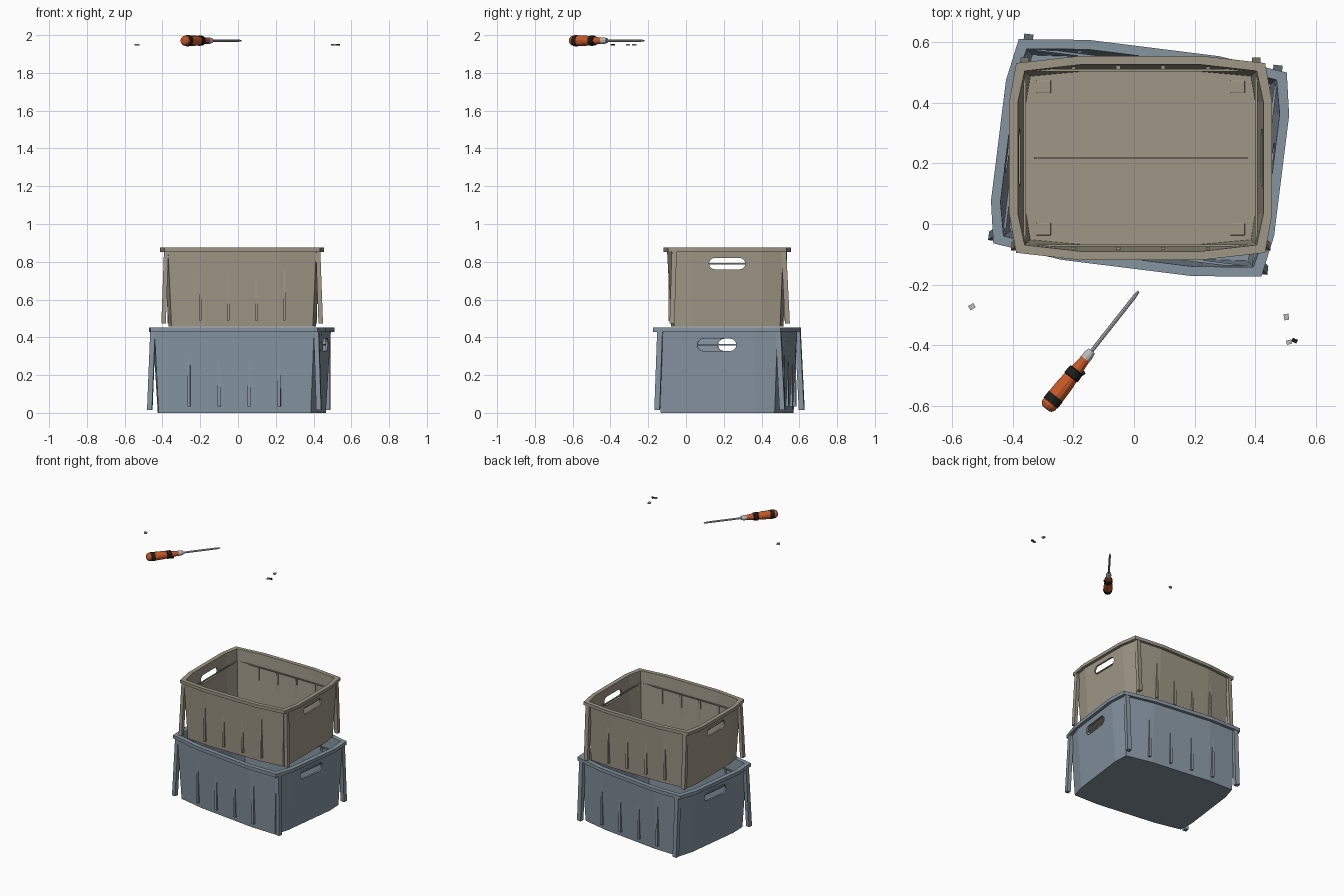
import bpy, bmesh, math
from mathutils import Matrix, Vector

if "Cube" in bpy.data.objects:
    bpy.data.objects.remove(bpy.data.objects["Cube"])


def material(name, r, g, b):
    m = bpy.data.materials.new(name)
    m.diffuse_color = (r, g, b, 1)
    m.use_nodes = True
    m.node_tree.nodes["Principled BSDF"].inputs["Base Color"].default_value = m.diffuse_color
    return m


TAN = material("tan_plastic", 0.345, 0.31, 0.24)
BLUE = material("blue_grey_plastic", 0.235, 0.295, 0.35)
ORANGE = material("orange_grip", 0.58, 0.10, 0.02)
BLACK = material("black_rubber", 0.012, 0.012, 0.012)
STEEL = material("steel", 0.50, 0.50, 0.50)


def finish(name, bm, mat, M=Matrix()):
    bmesh.ops.recalc_face_normals(bm, faces=bm.faces)
    me = bpy.data.meshes.new(name)
    bm.to_mesh(me)
    bm.free()
    me.transform(M)
    me.materials.append(mat)
    ob = bpy.data.objects.new(name, me)
    bpy.context.collection.objects.link(ob)
    return ob


def loft(rings):
    """Skin equal-length rings of points and cap both ends."""
    bm = bmesh.new()
    rs = [[bm.verts.new(p) for p in r] for r in rings]
    n = len(rs[0])
    for a, b in zip(rs, rs[1:]):
        for i in range(n):
            j = (i + 1) % n
            bm.faces.new((a[i], a[j], b[j], b[i]))
    bm.faces.new(rs[0][::-1])
    bm.faces.new(rs[-1])
    return bm


def rect(c, w, d):
    x, y, z = c
    return [(x + i * w / 2, y + j * d / 2, z) for i, j in ((-1, -1), (1, -1), (1, 1), (-1, 1))]


def beam(name, a, b, w, d, mat, M):
    return finish(name, loft([rect(a, w, d), rect(b, w, d)]), mat, M)


def plan(cx, cy, bx, by, z):
    """Rectangle with each side bowed out: corner (cx, cy), bulge (bx, by)."""
    q = [(bx, -.185), (bx, .185), (cx, cy), (.2, by), (-.2, by), (-cx, cy)]
    return [(x, y, z) for x, y in q + [(-x, -y) for x, y in q]]


def crate(label, mat, M):
    # tapered shell with overhanging rim
    shell = finish(label + "_shell", loft([
        plan(.374, .280, .390, .297, 0),
        plan(.392, .296, .415, .318, .395),
        plan(.411, .313, .434, .337, .395),
        plan(.411, .313, .434, .337, .417),
        plan(.383, .287, .405, .308, .417),
        plan(.364, .270, .378, .285, .014)]), mat)
    # handle openings through both ends
    r, half = .030, .066
    out = []
    for side in (1, -1):
        for i in range(9):
            a = -math.pi / 2 + math.pi * i / 8
            out.append((side * (half + r * math.cos(a)), .332 + side * r * math.sin(a)))
    cut = finish("handle_cutter", loft([[(x, y, z) for y, z in out] for x in (-.6, .6)]), mat)
    cut.hide_render = True
    mod = shell.modifiers.new("handles", 'BOOLEAN')
    mod.operation, mod.object, mod.solver = 'DIFFERENCE', cut, 'EXACT'
    dg = bpy.context.evaluated_depsgraph_get()
    me = bpy.data.meshes.new_from_object(shell.evaluated_get(dg))
    shell.modifiers.clear()
    shell.data = me
    me.transform(M)
    bpy.data.objects.remove(cut)
    for s in (1, -1):
        # leaning corner posts
        beam(label + "_front_post", (s * .416, -.292, .015), (s * .402, -.280, .396), .024, .026, mat, M)
        beam(label + "_back_post", (s * .382, .319, .015), (s * .382, .300, .396), .028, .026, mat, M)
        # upright ribs that pierce the sloping long walls
        for x in (-.222, -.074, .074, .222):
            beam(label + "_rib", (x, s * .304, .03), (x, s * .302, .325), .014, .016, mat, M)
        # thin bars along the inside of the walls
        beam(label + "_long_inner_bar", (0, s * .289, .328), (0, s * .289, .335), .765, .008, mat, M)
        beam(label + "_end_inner_bar", (s * .382, 0, .328), (s * .382, 0, .335), .008, .58, mat, M)
        # raised floor pads
        for t in (1, -1):
            ob = beam(label + "_floor_pad", (s * .32, t * .235, .012), (s * .32, t * .235, .02), .048, .042, mat, M)
            bv = ob.modifiers.new("round", 'BEVEL')
            bv.width, bv.segments = .003, 2
    # seam on the floor
    beam(label + "_floor_seam", (0, 0, .012), (0, 0, .019), .705, .007, mat, M)


crate("lower_crate", BLUE, Matrix.Translation((.02, .218, 0))
      @ Matrix.Rotation(math.radians(-7.1), 4, 'Z') @ Matrix.Scale(1.085, 4))
crate("upper_crate", TAN, Matrix.Translation((.022, .218, .458)))

# screwdriver, lathed along its own axis
axis = Vector((.619, .785, 0)).normalized()
DRIVER = Matrix.Translation((-.288, -.607, 1.9705)) @ axis.to_track_quat('Z', 'Y').to_matrix().to_4x4()


def lathe(name, profile, mat, n=12):
    rings = [[(r * math.cos(2 * math.pi * i / n), r * math.sin(2 * math.pi * i / n), t)
              for i in range(n)] for t, r in profile]
    return finish(name, loft(rings), mat, DRIVER)


lathe("driver_handle", [(-.004, .014), (0, .021), (.010, .027), (.05, .0285), (.10, .027),
                        (.15, .022), (.185, .018), (.208, .016)], ORANGE)
lathe("handle_rear_band", [(.020, .0285), (.023, .0295), (.046, .0295), (.049, .0285)], BLACK)
lathe("handle_front_band", [(.128, .026), (.131, .028), (.157, .026), (.160, .023)], BLACK)
lathe("driver_ferrule", [(.205, .017), (.222, .017), (.240, .013)], STEEL)
lathe("driver_shaft", [(.235, .0065), (.465, .0065), (.490, .004)], STEEL, 8)

# loose chips around the driver
for name, x, y, ang, w, d, mat in (
        ("chip_left", -.535, -.273, 30, .020, .016, STEEL),
        ("chip_right_back", .503, -.307, 10, .016, .020, STEEL),
        ("chip_right_front", .512, -.390, 15, .018, .014, STEEL),
        ("dark_chip", .530, -.385, -25, .018, .013, BLACK),
        ("dark_chip_by_grip", -.170, -.494, 30, .018, .012, BLACK)):
    z = 1.957 if "grip" in name else 1.95
    M = Matrix.Translation((x, y, z)) @ Matrix.Rotation(math.radians(ang), 4, 'Z')
    beam(name, (0, 0, -.004), (0, 0, .004), w, d, mat, M)
